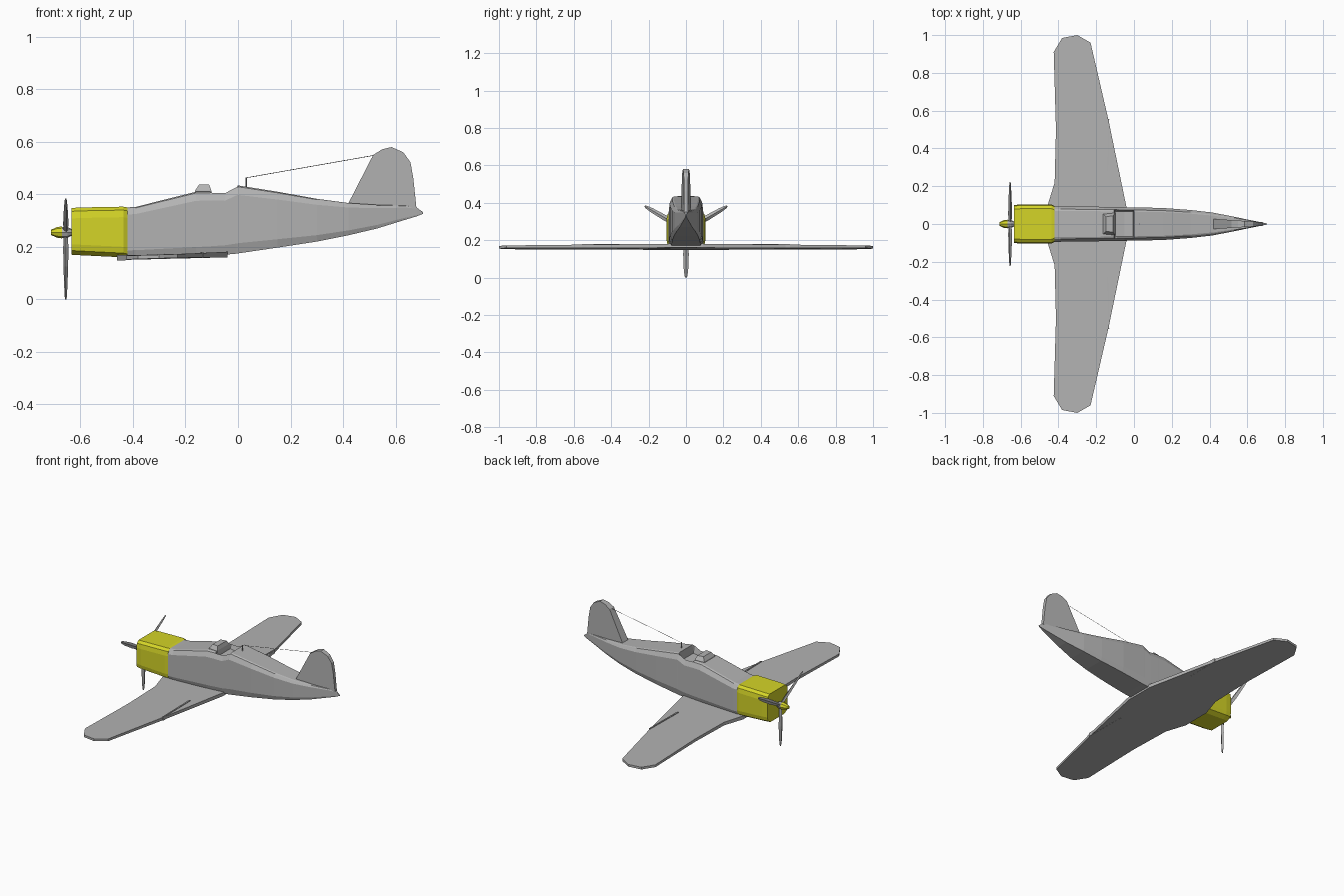
import bpy, bmesh, math
from mathutils import Vector, Matrix

if "Cube" in bpy.data.objects:
    bpy.data.objects.remove(bpy.data.objects["Cube"])


def material(name, rgb):
    m = bpy.data.materials.new(name)
    m.diffuse_color = (*rgb, 1)
    m.use_nodes = True
    m.node_tree.nodes["Principled BSDF"].inputs["Base Color"].default_value = m.diffuse_color
    return m


GREY = material("light grey", (0.45, 0.45, 0.45))
YELLOW = material("yellow", (0.66, 0.66, 0.02))


def finish(name, bm, mat):
    bmesh.ops.recalc_face_normals(bm, faces=bm.faces)
    me = bpy.data.meshes.new(name)
    bm.to_mesh(me)
    bm.free()
    me.materials.append(mat)
    ob = bpy.data.objects.new(name, me)
    bpy.context.collection.objects.link(ob)
    return ob


def loft(name, rings, mat):
    """Skin a closed body through rings of points."""
    bm = bmesh.new()
    vs = [[bm.verts.new(p) for p in r] for r in rings]
    n = len(vs[0])
    for a, b in zip(vs, vs[1:]):
        for i in range(n):
            j = (i + 1) % n
            bm.faces.new((a[i], a[j], b[j], b[i]))
    bm.faces.new(vs[0])
    bm.faces.new(vs[-1])
    return finish(name, bm, mat)


def circle(x, z, r, n=8):
    return [(x, r * math.cos(2 * math.pi * i / n), z + r * math.sin(2 * math.pi * i / n))
            for i in range(n)]


def mirrored(x, half):
    """Full ring from right-half (y, z) points listed bottom to top."""
    return [(x, y, z) for y, z in half] + [(x, -y, z) for y, z in reversed(half)]


def rod(name, a, b, r):
    a, b = Vector(a), Vector(b)
    d = (b - a).normalized()
    u = d.cross(Vector((0, 1, 0))).normalized() * r
    v = Vector((0, r, 0))
    loft(name, [[p + u, p + v, p - u, p - v] for p in (a, b)], GREY)


# Fuselage: x, bottom, top, half width, cockpit floor drop
stations = [
    (-0.425, .158, .350, .094, 0), (-0.39, .158, .352, .094, 0),
    (-0.16, .162, .410, .091, 0), (-0.105, .165, .411, .090, 0),
    (-0.10, .166, .411, .090, .03), (-0.05, .170, .409, .089, .035),
    (-0.006, .174, .432, .088, .05), (0.0, .175, .434, .088, 0),
    (0.15, .197, .410, .085, 0), (0.30, .220, .383, .074, 0),
    (0.42, .244, .367, .060, 0), (0.53, .270, .360, .038, 0),
    (0.64, .304, .357, .016, 0), (0.68, .316, .350, .008, 0),
    (0.705, .326, .332, .002, 0)]
rings = []
for x, zb, zt, w, drop in stations:
    h = zt - zb
    rings.append(mirrored(x, [(w * .88, zb), (w, zb + h * .15), (w, zt - h * .14),
                              (w * .84, zt - h * .02), (w * .74, zt - drop)]))
loft("fuselage", rings, GREY)

# Engine cowling
rings = []
for x, zb, zt, w in [(-.635, .170, .348, .100), (-.60, .168, .350, .104),
                     (-.437, .160, .353, .104), (-.420, .157, .350, .095)]:
    rings.append(mirrored(x, [(w * .70, zb), (w * .95, zb + .016), (w, zb + .04),
                              (w, zt - .04), (w * .95, zt - .013), (w * .78, zt)]))
loft("engine_cowling", rings, YELLOW)

# Wing: one slab through the fuselage, slightly thinner towards the tips
half_wing = [(-.46, .09), (-.42, .22), (-.413, .5), (-.425, .91), (-.38, .985),
             (-.30, 1.0), (-.23, .96), (-.135, .55), (-.04, .09)]
outline = half_wing + [(x, -y) for x, y in reversed(half_wing)]


def wing_ring(side):
    return [(x, y, .163 + .03 * (x + .3) + side * (.011 - .004 * abs(y)))
            for x, y in outline]


loft("wing", [wing_ring(-1), wing_ring(1)], GREY)

# Flap edge strips on the rear of each wing
for s, side in ((1, "left"), (-1, "right")):
    plan = [(-.143, .28 * s), (-.134, .28 * s), (-.131, .555 * s), (-.138, .555 * s)]
    loft(side + "_flap_strip", [[(x, y, z) for x, y in plan] for z in (.158, .181)], GREY)

# Tail fin: blunt leading edge narrowing to the rear
fin = [(.415, .355), (.515, .55), (.55, .572), (.585, .58), (.63, .56),
       (.657, .522), (.668, .46), (.680, .345)]


def fin_ring(s):
    return [(x, s * (.028 - .07 * max(0, x - .415)), z) for x, z in fin]


loft("tail_fin", [fin_ring(-1), fin_ring(1)], GREY)

# Windscreen
loft("windscreen", [
    [(-.168, -.055, .395), (-.098, -.06, .395), (-.098, .06, .395), (-.168, .055, .395)],
    [(-.163, -.052, .415), (-.102, -.058, .415), (-.102, .058, .415), (-.163, .052, .415)],
    [(-.148, -.038, .437), (-.110, -.044, .437), (-.110, .044, .437), (-.148, .038, .437)],
], GREY)

# Aerial mast and wire
rod("aerial_mast", (.031, 0, .42), (.031, 0, .465), .003)
rod("aerial_wire", (.031, 0, .463), (.515, 0, .548), .0012)

# Propeller hub, spinner and three blades
HUB_X, HUB_Z = -.656, .255
loft("propeller_hub", [circle(-.670, HUB_Z, .021), circle(-.650, HUB_Z, .021),
                       circle(-.632, HUB_Z, .012)], GREY)
loft("spinner", [circle(-.712, HUB_Z, .010), circle(-.69, HUB_Z, .020),
                 circle(-.670, HUB_Z, .023)], YELLOW)
blade = [(.01, .009, .008), (.06, .012, .010), (.13, .015, .009),
         (.21, .012, .006), (.245, .008, .004), (.255, .003, .003)]
for k in range(3):
    rot = Matrix.Rotation(math.radians(120 * k), 3, 'X')
    rings = []
    for r, w, t in blade:
        pts = [(t, 0, -r), (t * .3, w, -r), (-t, 0, -r), (-t * .3, -w, -r)]
        rings.append([rot @ Vector(p) + Vector((HUB_X, 0, HUB_Z)) for p in pts])
    loft("propeller_blade_%d" % (k + 1), rings, GREY)
